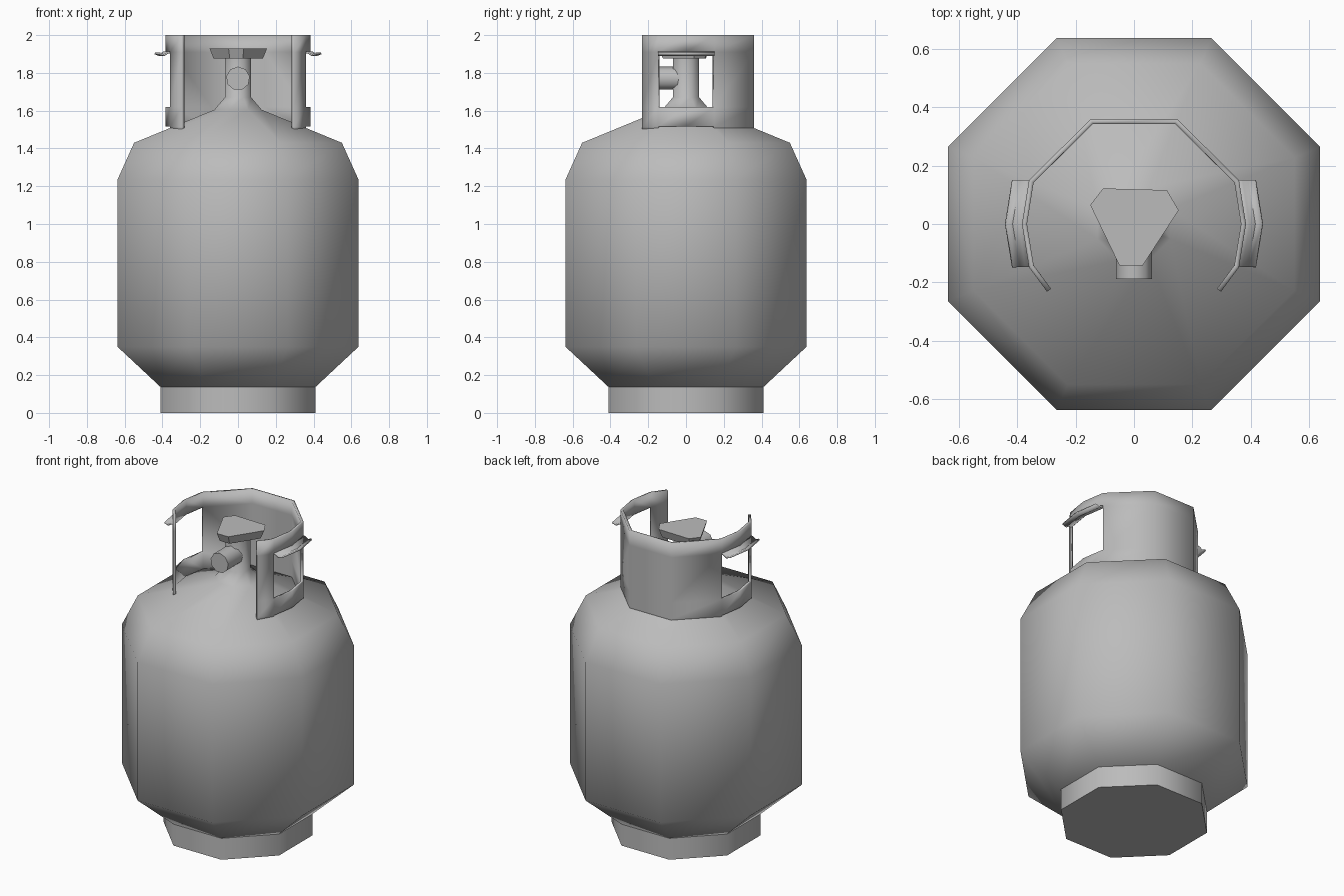
import bpy, bmesh, math
from mathutils import Matrix

cube = bpy.data.objects.get("Cube")
if cube:
    bpy.data.objects.remove(cube)

grey = bpy.data.materials.new("steel_grey")
grey.use_nodes = True
COLOUR = (0.5, 0.5, 0.5, 1)
grey.diffuse_color = COLOUR
for node in grey.node_tree.nodes:
    if node.type == 'BSDF_PRINCIPLED':
        node.inputs["Base Color"].default_value = COLOUR


def finish(name, bm, angle=50, thickness=0):
    """Turn a bmesh into a named, shaded object, optionally given thickness."""
    mesh = bpy.data.meshes.new(name)
    bm.to_mesh(mesh)
    bm.free()
    mesh.materials.append(grey)
    obj = bpy.data.objects.new(name, mesh)
    bpy.context.collection.objects.link(obj)
    if thickness:
        mod = obj.modifiers.new("thickness", 'SOLIDIFY')
        mod.thickness = thickness
        mod.offset = -1
        mod.use_even_offset = True
    bpy.ops.object.select_all(action='DESELECT')
    obj.select_set(True)
    bpy.context.view_layer.objects.active = obj
    bpy.ops.object.shade_smooth_by_angle(angle=math.radians(angle))
    return obj


def loft(bm, rings):
    """Skin closed rings of points, listed from bottom to top, and cap both ends."""
    rows = [[bm.verts.new(p) for p in ring] for ring in rings]
    n = len(rows[0])
    for low, high in zip(rows, rows[1:]):
        for i in range(n):
            j = (i + 1) % n
            bm.faces.new((low[i], low[j], high[j], high[i]))
    bm.faces.new(rows[0])
    bm.faces.new(rows[-1])
    bmesh.ops.recalc_face_normals(bm, faces=bm.faces)


def octagon(apothem, z):
    r = apothem / math.cos(math.pi / 8)
    return [(r * math.cos(a), r * math.sin(a), z)
            for a in (math.pi / 8 + k * math.pi / 4 for k in range(8))]


# Eight-sided parts: foot ring, and tank with its neck
profiles = {
    "foot_ring": [(0.41, 0), (0.41, 0.137)],
    "tank": [(0.41, 0.137), (0.638, 0.35), (0.638, 1.235), (0.55, 1.43),
             (0.125, 1.605), (0.07, 1.67), (0.07, 1.89)],
}
for name, profile in profiles.items():
    bm = bmesh.new()
    loft(bm, [octagon(r, z) for r, z in profile])
    finish(name, bm)

# Valve handwheel: rounded triangle, tapering downwards
wheel = [(-0.15, 0.065), (-0.05, -0.142), (0.03, -0.142),
         (0.153, 0.047), (0.113, 0.116), (-0.106, 0.122)]
bm = bmesh.new()
loft(bm, [[(x * s, y * s, z) for x, y in wheel]
          for s, z in ((0.86, 1.875), (1, 1.928))])
finish("valve_handwheel", bm, 30)

# Valve outlet pointing forwards
bm = bmesh.new()
bmesh.ops.create_cone(bm, cap_ends=True, segments=9, radius1=0.063,
                      radius2=0.063, depth=0.19,
                      matrix=Matrix.Translation((0, -0.093, 1.77))
                      @ Matrix.Rotation(math.pi / 2, 4, 'X'))
finish("valve_outlet", bm)

# Guard collar, open at the front, with a window on each side
side = [(0.298, -0.232), (0.36, -0.148), (0.384, 0), (0.36, 0.15), (0.148, 0.36)]
path = side + [(-x, y) for x, y in reversed(side)]
levels = [1.49, 1.515, 1.62, 1.91, 2.0]
bm = bmesh.new()
grid = [[bm.verts.new((x, y, z)) for z in levels] for x, y in path]
for i, (a, b) in enumerate(zip(grid, grid[1:])):
    window = i in (1, 2, 6, 7)
    for k in range(len(levels) - 1):
        if not (window and k in (0, 2)):
            bm.faces.new((a[k], b[k], b[k + 1], a[k + 1]))
bmesh.ops.delete(bm, geom=[v for v in bm.verts if not v.link_faces], context='VERTS')
finish("guard_collar", bm, 50, 0.017)

# Curled grips folded outwards from the top of each window
curl = [(-0.01, 1.915), (0.012, 1.912), (0.032, 1.9), (0.055, 1.908)]
for label, sign in (("left", 1), ("right", -1)):
    bm = bmesh.new()
    rows = [[bm.verts.new((sign * (x + d), y, z)) for d, z in curl]
            for x, y in side[1:4]]
    for a, b in zip(rows, rows[1:]):
        for k in range(len(curl) - 1):
            quad = (a[k], a[k + 1], b[k + 1], b[k])
            bm.faces.new(quad if sign > 0 else quad[::-1])
    finish(label + "_grip", bm, 50, 0.01)
